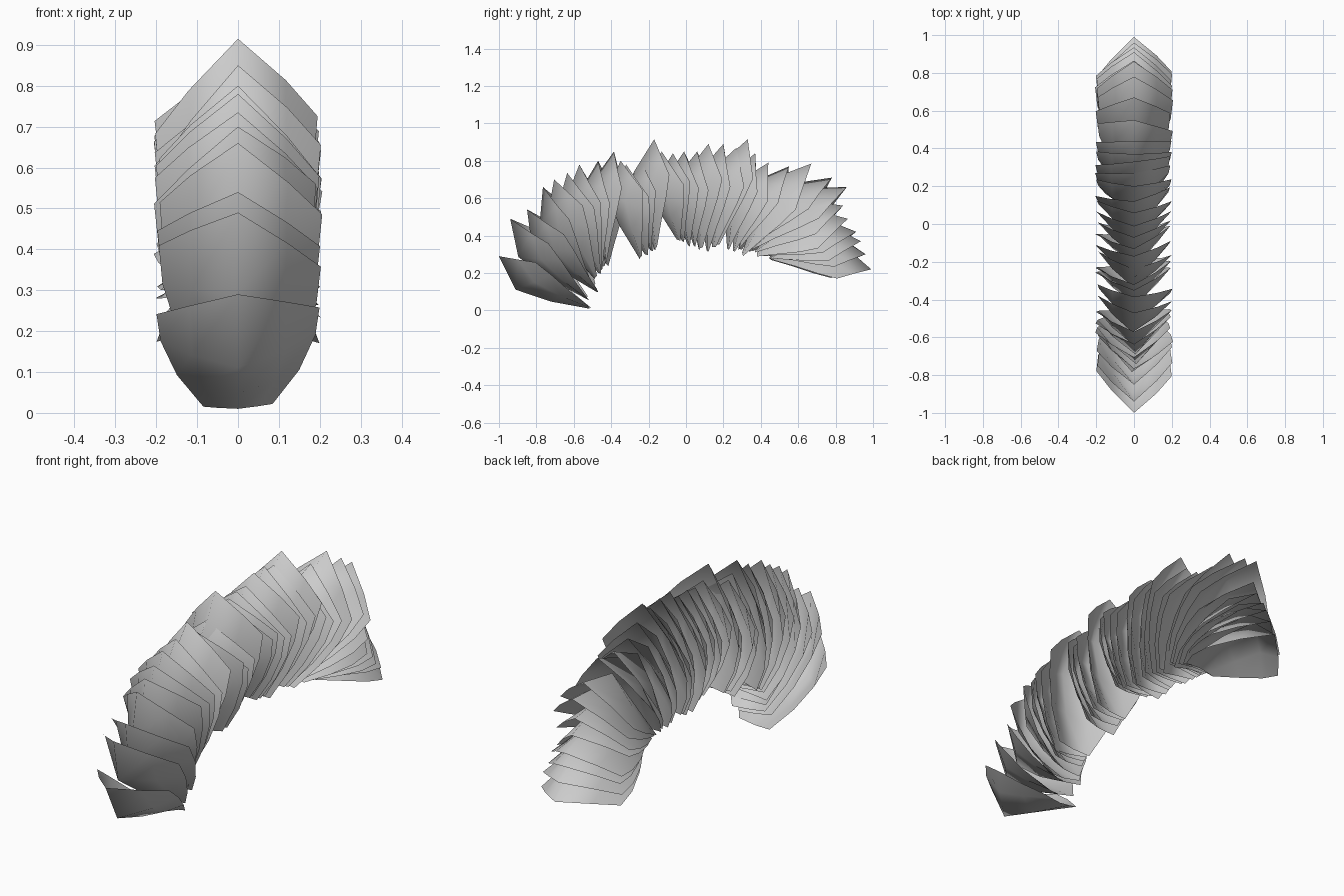
import bpy, random
from mathutils import Vector, Matrix

if "Cube" in bpy.data.objects:
    bpy.data.objects.remove(bpy.data.objects["Cube"])

random.seed(4)

# Side-view placement of every scale: tip y, tip z, root y, root z
SCALES = [
    (-1.0, .29, -.52, .01), (-.94, .49, -.53, .06), (-.85, .54, -.48, .10),
    (-.765, .66, -.50, .13), (-.705, .70, -.49, .17), (-.635, .735, -.47, .20),
    (-.57, .78, -.46, .22), (-.47, .80, -.45, .23), (-.385, .85, -.43, .25),
    (-.35, .80, -.25, .28), (-.32, .78, -.22, .30), (-.24, .80, -.19, .32),
    (-.17, .915, -.17, .33), (-.13, .85, -.05, .38), (-.07, .84, -.02, .37),
    (-.01, .85, .01, .35), (.06, .85, .04, .35), (.12, .89, .07, .33),
    (.20, .89, .11, .32), (.27, .87, .14, .34), (.33, .915, .16, .35),
    (.37, .84, .22, .33), (.44, .79, .25, .32), (.55, .77, .28, .33),
    (.67, .785, .30, .31), (.78, .71, .33, .33), (.86, .66, .35, .33),
    (.84, .56, .37, .32), (.865, .49, .38, .31), (.91, .42, .42, .30),
    (.935, .37, .45, .29), (.96, .30, .45, .29), (.99, .22, .46, .28)]

# Rows root to tip: position, half-width, ridge bulge, rim offset
ROWS = [(0, .085, 0, -.01), (.35, .15, .07, -.03), (.7, .19, .11, -.055), (1, .2, 0, -.07)]
COLS = [-1, -.6, 0, .6, 1]


def scale_plate(index, yt, zt, yr, zr, twist, lean):
    """Cupped, pointed shield whose convex face looks towards the front end."""
    root, tip = Vector((0, yr, zr)), Vector((0, yt, zt))
    length = (tip - root).length
    along = (tip - root).normalized()
    out = Vector((0, -along.z, along.y))
    side = Vector((1, 0, 0))
    turn = Matrix.Rotation(twist, 3, along) @ Matrix.Rotation(lean, 3, out)
    out, side = turn @ out, turn @ side
    verts, faces = [], []
    for v, half, ridge, rim in ROWS:
        for s in COLS:
            t = abs(s)
            u = v * (1 - .36 * t ** 1.2)
            n = ridge + (rim - ridge) * t ** 1.3
            verts.append(root + along * (u * length) + side * (s * half) + out * n)
    n = len(COLS)
    for r in range(len(ROWS) - 1):
        for c in range(n - 1):
            a = r * n + c
            faces.append((a, a + 1, a + n + 1, a + n))
    mesh = bpy.data.meshes.new(f"scale_{index:02d}")
    mesh.from_pydata(verts, [], faces)
    mesh.shade_smooth()
    obj = bpy.data.objects.new(f"scale_{index:02d}", mesh)
    bpy.context.collection.objects.link(obj)


# Arched row of overlapping scales, each slightly twisted and leaning
for i, placement in enumerate(SCALES, 1):
    end = i in (1, len(SCALES))
    twist = 0 if end else random.uniform(-.12, .12)
    lean = .08 if end else random.uniform(-.15, .15)
    scale_plate(i, *placement, twist, lean)
